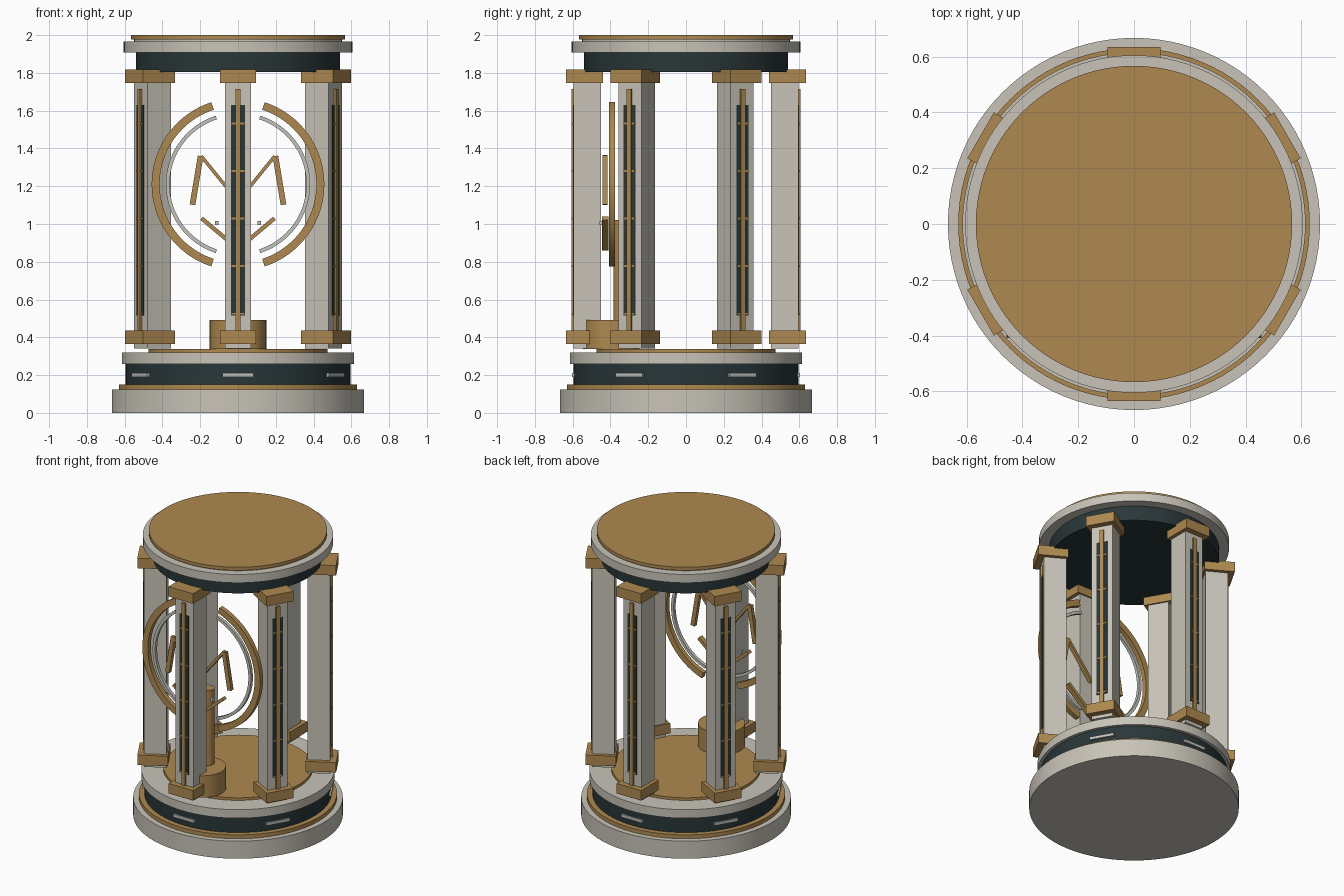
import bpy, bmesh, math
from mathutils import Matrix, Vector

cube = bpy.data.objects.get("Cube")
if cube:
    bpy.data.objects.remove(cube, do_unlink=True)


def material(name, rgb):
    m = bpy.data.materials.new(name)
    m.use_nodes = True
    color = (*rgb, 1)
    m.diffuse_color = color
    m.node_tree.nodes["Principled BSDF"].inputs["Base Color"].default_value = color
    return m


STONE = material("pale stone", (0.58, 0.55, 0.48))
BRASS = material("brass", (0.42, 0.25, 0.08))
DARK = material("dark slate", (0.022, 0.037, 0.04))
SILVER = material("silver", (0.55, 0.55, 0.51))


def finish(bm, name, mat, smooth=False):
    bmesh.ops.recalc_face_normals(bm, faces=bm.faces)
    mesh = bpy.data.meshes.new(name)
    bm.to_mesh(mesh)
    bm.free()
    mesh.materials.append(mat)
    ob = bpy.data.objects.new(name, mesh)
    bpy.context.collection.objects.link(ob)
    if smooth:
        bpy.ops.object.select_all(action="DESELECT")
        ob.select_set(True)
        bpy.context.view_layer.objects.active = ob
        bpy.ops.object.shade_smooth_by_angle(angle=math.radians(35))
    return ob


def drum(name, radius, z0, z1, mat, y=0, sides=96):
    bm = bmesh.new()
    bmesh.ops.create_cone(bm, cap_ends=True, segments=sides, radius1=radius,
                          radius2=radius, depth=z1 - z0,
                          matrix=Matrix.Translation((0, y, (z0 + z1) / 2)))
    return finish(bm, name, mat, smooth=True)


def box(name, lo, hi, mat, turn=None):
    """Box between two corners, optionally turned afterwards."""
    lo, hi = Vector(lo), Vector(hi)
    bm = bmesh.new()
    bmesh.ops.create_cube(bm, size=1, matrix=Matrix.Translation((lo + hi) / 2)
                          @ Matrix.Diagonal((*(hi - lo), 1)))
    if turn:
        bm.transform(turn)
    return finish(bm, name, mat)


def plate(name, outline, y0, y1, mat, smooth=False):
    """Extrude an x-z outline from y0 to y1."""
    bm = bmesh.new()
    face = bm.faces.new([bm.verts.new((x, y0, z)) for x, z in outline])
    out = bmesh.ops.extrude_face_region(bm, geom=[face])["geom"]
    bmesh.ops.translate(bm, vec=(0, y1 - y0, 0),
                        verts=[v for v in out if isinstance(v, bmesh.types.BMVert)])
    return finish(bm, name, mat, smooth)


def arc(name, side, inner, outer, y0, y1, mat, height=1.21, half=72, steps=48):
    angles = [math.radians(-half + 2 * half * i / steps) for i in range(steps + 1)]
    outline = [(side * outer * math.cos(a), height + outer * math.sin(a)) for a in angles]
    outline += [(side * inner * math.cos(a), height + inner * math.sin(a))
                for a in reversed(angles)]
    plate(name, outline, y0, y1, mat, smooth=True)


def bar(name, start, end, width, y0, y1, mat):
    a, b = Vector(start), Vector(end)
    d = (b - a).normalized() * width / 2
    n = Vector((-d.y, d.x))
    plate(name, [a + n, b + n, b - n, a - n], y0, y1, mat)


# Stepped round base
drum("base_plinth", 0.667, 0, 0.123, STONE)
drum("base_brass_band", 0.63, 0.123, 0.15, BRASS)
drum("base_dark_band", 0.595, 0.15, 0.26, DARK)
drum("base_deck", 0.615, 0.26, 0.32, STONE)
drum("floor_disc", 0.475, 0.32, 0.338, BRASS)

# Round canopy
drum("canopy_soffit", 0.54, 1.804, 1.908, DARK)
drum("canopy_cornice", 0.605, 1.908, 1.967, STONE)
drum("canopy_neck", 0.55, 1.967, 1.978, STONE)
drum("canopy_top", 0.567, 1.977, 2.0, BRASS)

# Six pillars with their fittings, each built facing front and turned in place
for i in range(6):
    turn = Matrix.Rotation(math.radians(60 * i), 4, "Z")
    tag = f"_{i + 1}"
    box("pillar" + tag, (-0.07, -0.595, 0.342), (0.07, -0.45, 1.8), STONE, turn)
    for part, z in (("pillar_foot", 0.365), ("pillar_capital", 1.747)):
        box(part + tag, (-0.095, -0.635, z), (0.095, -0.44, z + 0.07), BRASS, turn)
    box("pillar_inlay" + tag, (-0.036, -0.599, 0.515), (0.036, -0.59, 1.63), DARK, turn)
    box("pillar_rod" + tag, (-0.014, -0.607, 0.43), (0.014, -0.59, 1.715), BRASS, turn)
    for k in range(5):
        z = 0.52 + 0.252 * k
        box(f"rod_tick{tag}_{k + 1}", (-0.034, -0.603, z), (0.034, -0.59, z + 0.01),
            BRASS, turn)
    box("base_badge" + tag, (-0.082, -0.604, 0.191), (0.082, -0.57, 0.211), SILVER, turn)

# Pedestal and post behind the front pillar
drum("pedestal", 0.15, 0.338, 0.492, BRASS, y=-0.395, sides=48)
drum("post", 0.045, 0.49, 1.02, BRASS, y=-0.34, sides=32)

# Open ring emblem, mirrored left and right
for side, tag in ((1, "_left"), (-1, "_right")):
    arc("outer_ring" + tag, side, 0.415, 0.457, -0.408, -0.375, BRASS)
    arc("inner_ring" + tag, side, 0.362, 0.382, -0.402, -0.38, SILVER)
    bar("outer_stroke" + tag, (side * 0.241, 1.102), (side * 0.198, 1.36), 0.03,
        -0.442, -0.415, BRASS)
    bar("inner_stroke" + tag, (side * 0.195, 1.36), (0, 1.12), 0.018,
        -0.442, -0.415, BRASS)
    bar("lower_stroke" + tag, (side * 0.193, 1.03), (0, 0.868), 0.022,
        -0.446, -0.41, BRASS)
    x = side * 0.113
    box("pin" + tag, (x - 0.01, -0.457, 0.995), (x + 0.01, -0.437, 1.015), SILVER)
